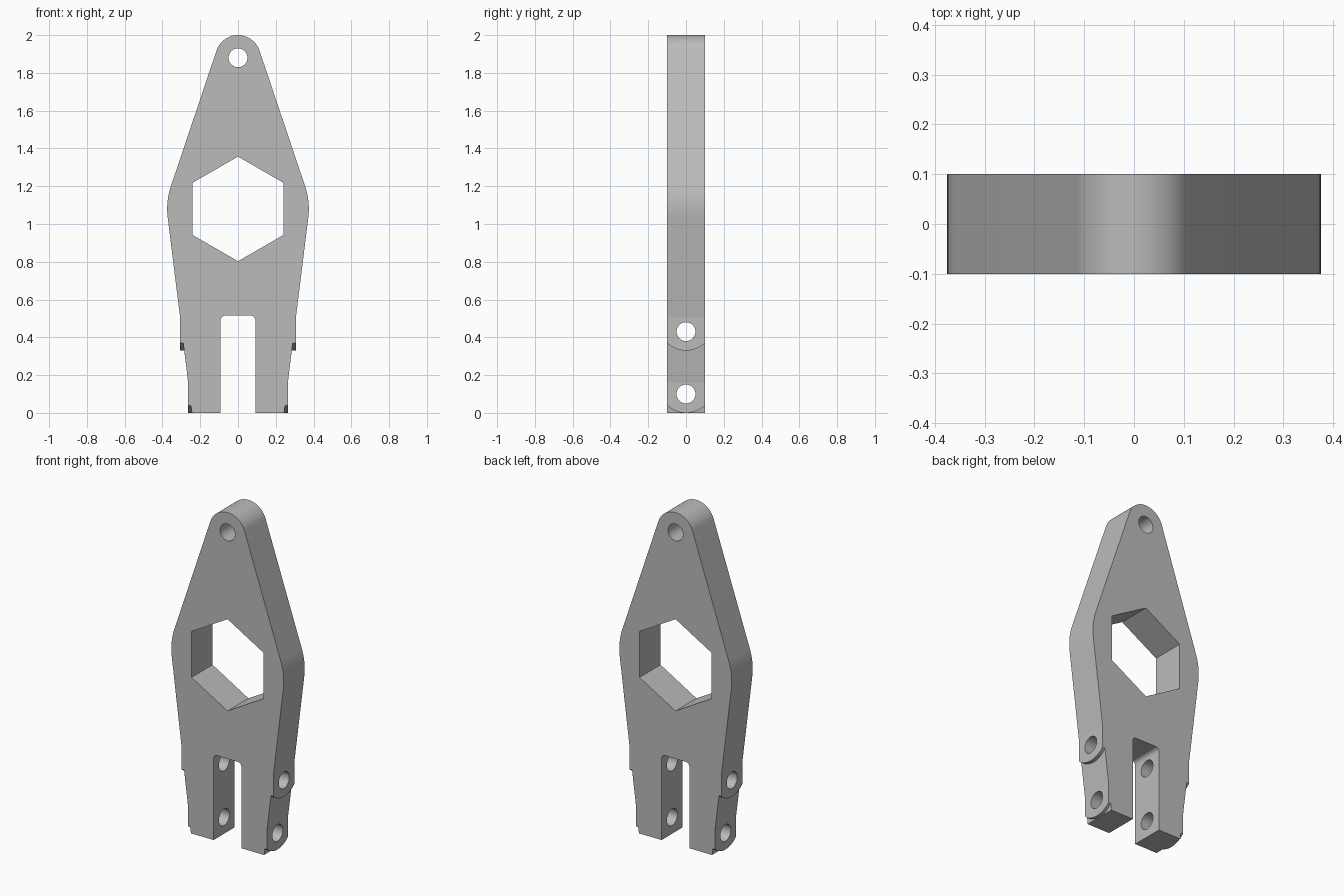
import bpy, bmesh
from math import sin, cos, asin, atan, radians, pi, sqrt

cube = bpy.data.objects.get("Cube")
if cube:
    bpy.data.objects.remove(cube, do_unlink=True)

HALF = 0.1                     # half thickness of the plate
HUB_Z, HUB_R = 1.08, 0.375     # wide rounded middle
EYE_Z, EYE_R = 1.88, 0.12      # rounded top end
TAPER = 0.124                  # inward slope of the legs

grey = bpy.data.materials.new("mid grey")
grey.use_nodes = True
grey.diffuse_color = (0.5, 0.5, 0.5, 1)
grey.node_tree.nodes["Principled BSDF"].inputs["Base Color"].default_value = (0.5, 0.5, 0.5, 1)


def arc(cx, cz, r, a0, a1, n):
    return [(cx + r * cos(a0 + (a1 - a0) * i / n),
             cz + r * sin(a0 + (a1 - a0) * i / n)) for i in range(n + 1)]


def prism(name, points, axis, lo, hi):
    """Extrude a 2D outline (u, z) along axis x or y from lo to hi."""
    bm = bmesh.new()
    place = (lambda u, z: (lo, u, z)) if axis == "x" else (lambda u, z: (u, lo, z))
    face = bm.faces.new([bm.verts.new(place(u, z)) for u, z in points])
    out = bmesh.ops.extrude_face_region(bm, geom=[face])
    move = (hi - lo, 0, 0) if axis == "x" else (0, hi - lo, 0)
    bmesh.ops.translate(bm, vec=move, verts=[v for v in out["geom"] if isinstance(v, bmesh.types.BMVert)])
    bmesh.ops.recalc_face_normals(bm, faces=bm.faces)
    mesh = bpy.data.meshes.new(name)
    bm.to_mesh(mesh)
    bm.free()
    obj = bpy.data.objects.new(name, mesh)
    mesh.materials.append(grey)
    bpy.context.collection.objects.link(obj)
    return obj


def combine(body, tool, operation):
    tool.hide_render = True
    mod = body.modifiers.new(tool.name, "BOOLEAN")
    mod.operation, mod.solver, mod.object = operation, "EXACT", tool
    bpy.context.view_layer.objects.active = body
    bpy.ops.object.modifier_apply(modifier=mod.name)
    bpy.data.objects.remove(tool, do_unlink=True)


# Plate outline: right half from the slot up to the top, then mirrored
upper = asin((HUB_R - EYE_R) / (EYE_Z - HUB_Z))
lower = atan(TAPER)
hub = arc(0, HUB_Z, HUB_R, -lower, upper, 12)
foot_x = hub[0][0] - TAPER * hub[0][1]
slot = arc(0.0675, 0.49, 0.025, pi / 2, 0, 6)
half = slot + [(0.0925, 0), (foot_x, 0)] + hub + arc(0, EYE_Z, EYE_R, upper, pi / 2, 20)
outline = half + [(-x, z) for x, z in reversed(half[:-1])]
body = prism("link_plate", outline, "y", -HALF, HALF)

# Flat pads around the cross bolts, with curved lower edges
PAD_R = 0.145
spread = asin(HALF / PAD_R)
for side in (-1, 1):
    for face_x, bottom in ((0.307, 0.33), (0.264, 0.0)):
        top = (face_x - foot_x) / TAPER - 0.002
        shape = arc(0, bottom + PAD_R, PAD_R, -pi / 2 - spread, -pi / 2 + spread, 16)
        shape += [(HALF, top), (-HALF, top)]
        lo, hi = sorted((side * 0.2, side * face_x))
        combine(body, prism("bolt_pad", shape, "x", lo, hi), "UNION")

# Hexagonal window and round holes
hexagon = arc(0, HUB_Z, 0.277, pi / 2, pi / 2 + 2 * pi, 6)[:-1]
combine(body, prism("hex_cutter", hexagon, "y", -0.3, 0.3), "DIFFERENCE")
for z, axis in ((EYE_Z, "y"), (0.43, "x"), (0.1, "x")):
    ring = arc(0, z, 0.05, 0, 2 * pi, 40)[:-1]
    combine(body, prism("hole_cutter", ring, axis, -0.6, 0.6), "DIFFERENCE")

# Smooth the curved walls, keep the edges crisp
bpy.ops.object.select_all(action="DESELECT")
body.select_set(True)
bpy.context.view_layer.objects.active = body
bpy.ops.object.shade_smooth_by_angle(angle=radians(25))
